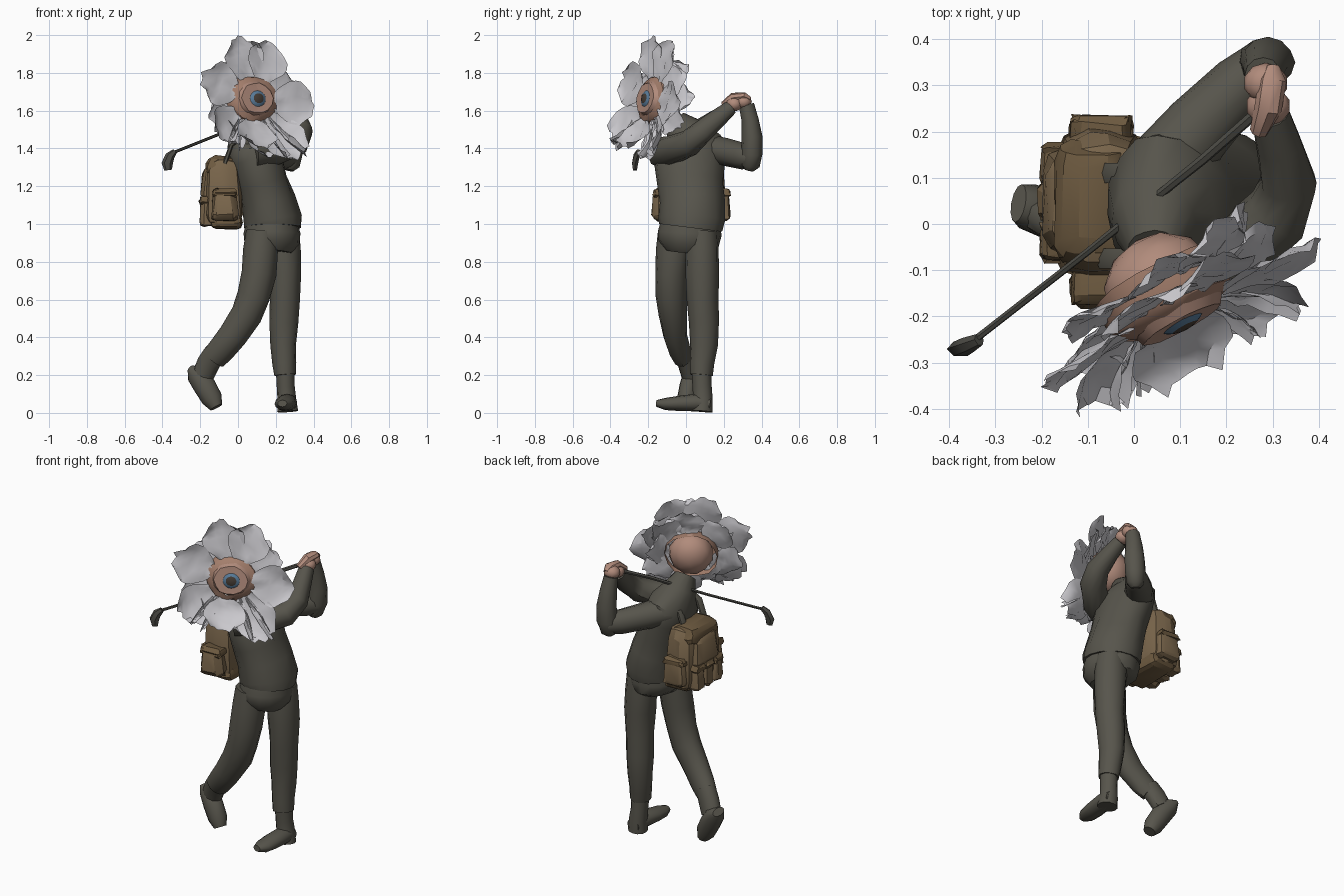
import bpy, bmesh, math, random
from mathutils import Vector, Matrix

random.seed(4)
if "Cube" in bpy.data.objects:
    bpy.data.objects.remove(bpy.data.objects["Cube"], do_unlink=True)


def material(name, r, g, b):
    m = bpy.data.materials.new(name)
    m.use_nodes = True
    m.diffuse_color = (r, g, b, 1)
    bsdf = next(n for n in m.node_tree.nodes if n.type == "BSDF_PRINCIPLED")
    bsdf.inputs["Base Color"].default_value = (r, g, b, 1)
    bsdf.inputs["Roughness"].default_value = 0.9
    return m


SUIT = material("dark olive cloth", 0.095, 0.09, 0.072)
SKIN = material("skin", 0.44, 0.26, 0.2)
RIM = material("tan skin", 0.37, 0.21, 0.15)
PETAL = material("pale lilac grey", 0.59, 0.58, 0.61)
PACK = material("brown canvas", 0.19, 0.13, 0.07)
FLAP = material("dark brown canvas", 0.15, 0.1, 0.05)
BLUE = material("iris blue", 0.1, 0.2, 0.32)
PUPIL = material("pupil brown", 0.06, 0.045, 0.035)
CLUB = material("dark metal", 0.07, 0.068, 0.058)


def finish(name, bm, mats, angle=40):
    bmesh.ops.recalc_face_normals(bm, faces=bm.faces)
    me = bpy.data.meshes.new(name)
    bm.to_mesh(me)
    bm.free()
    ob = bpy.data.objects.new(name, me)
    bpy.context.collection.objects.link(ob)
    for m in mats:
        me.materials.append(m)
    bpy.ops.object.select_all(action="DESELECT")
    ob.select_set(True)
    bpy.context.view_layer.objects.active = ob
    bpy.ops.object.shade_smooth_by_angle(angle=math.radians(angle))
    return ob


def loft(name, rings, mat, ref=(0, 1, 0), sides=12, rough=0.0, cap=True):
    """Rings of (x, y, z, radius across, radius along ref) skinned along their path."""
    bm = bmesh.new()
    pts = [Vector(r[:3]) for r in rings]
    loops = []
    for i, (p, r) in enumerate(zip(pts, rings)):
        t = (pts[min(i + 1, len(pts) - 1)] - pts[max(i - 1, 0)]).normalized()
        b = Vector(ref)
        b = (b - t * b.dot(t)).normalized()
        c = b.cross(t)
        loop = []
        for k in range(sides):
            a = math.tau * k / sides
            s = 1 + random.uniform(-rough, rough)
            loop.append(bm.verts.new(p + (c * math.cos(a) * r[3] + b * math.sin(a) * r[4]) * s))
        loops.append(loop)
    for lo, hi in zip(loops, loops[1:]):
        for k in range(sides):
            n = (k + 1) % sides
            bm.faces.new((lo[k], lo[n], hi[n], hi[k]))
    if cap:
        bm.faces.new(loops[0])
        bm.faces.new(loops[-1])
    return finish(name, bm, [mat])


def pouch(name, loc, size, mat, taper=0.8, bevel=0.03):
    """Rounded, slightly crumpled bag with a narrower top."""
    bm = bmesh.new()
    bmesh.ops.create_cube(bm, size=1)
    for v in bm.verts:
        k = taper if v.co.z > 0 else 1
        v.co = Vector((v.co.x * size[0] * k, v.co.y * size[1] * k, v.co.z * size[2])) + Vector(loc)
    bmesh.ops.bevel(bm, geom=bm.edges[:], offset=bevel, segments=2, profile=0.5, affect="EDGES")
    for v in bm.verts:
        v.co += Vector([random.uniform(-.006, .006) for _ in range(3)])
    return finish(name, bm, [mat], 25)


def ball(name, matrix, radius, mat):
    bm = bmesh.new()
    bmesh.ops.create_icosphere(bm, subdivisions=2, radius=radius, matrix=matrix)
    return finish(name, bm, [mat], 30)


# Torso, hips and neck
loft("jacket", [(.185, .025, .98, .15, .172), (.185, .03, 1.02, .152, .178), (.16, .03, 1.12, .142, .172),
                (.13, .02, 1.22, .135, .175), (.09, .02, 1.35, .14, .188), (.06, .02, 1.43, .125, .175),
                (.045, -.005, 1.485, .095, .11), (.045, -.06, 1.55, .06, .06)], SUIT, sides=16, rough=.03)
loft("trouser_hips", [(.175, .01, .86, .11, .12), (.18, .012, .9, .145, .16),
                      (.18, .02, .95, .148, .168), (.18, .02, 1.03, .13, .15)], SUIT, sides=16, rough=.02)

# Legs with trouser hems over the boots
loft("left_leg", [(.235, .085, .96, .085, .085), (.24, .085, .87, .09, .09), (.248, .085, .75, .085, .09),
                  (.248, .088, .6, .08, .082), (.243, .095, .48, .078, .078), (.24, .095, .36, .068, .072),
                  (.245, .085, .26, .062, .066), (.25, .08, .2, .057, .06)], SUIT, rough=.04)
loft("right_leg", [(.13, -.06, .96, .085, .085), (.12, -.068, .86, .092, .09), (.11, -.078, .74, .092, .088),
                   (.085, -.078, .62, .088, .08), (.045, -.07, .52, .086, .072), (-.025, -.058, .41, .078, .064),
                   (-.09, -.035, .335, .072, .058), (-.13, -.015, .29, .066, .052)], SUIT, rough=.04)

# Boots
loft("left_boot_shaft", [(.25, .082, .23, .05, .052), (.252, .085, .14, .047, .05), (.258, .09, .07, .05, .052),
                         (.262, .085, .008, .055, .056)], SUIT, rough=.03)
loft("left_boot_foot", [(.265, .13, .045, .04, .038), (.26, .06, .055, .054, .047), (.25, -.04, .05, .056, .04),
                        (.243, -.11, .047, .05, .032), (.235, -.155, .05, .025, .018)], SUIT, ref=(0, 0, 1))
loft("right_boot_shaft", [(-.12, -.018, .32, .06, .052), (-.155, .003, .265, .062, .048),
                          (-.185, .02, .2, .06, .046)], SUIT, rough=.03)
loft("right_boot_foot", [(-.25, .045, .235, .022, .042), (-.22, .035, .205, .055, .052),
                         (-.175, .015, .14, .06, .05), (-.138, .003, .075, .056, .05),
                         (-.115, -.005, .03, .035, .038)], SUIT)

# Arms raised to one side with joined hands
loft("right_arm", [(.08, -.12, 1.38, .085, .09), (.2, -.08, 1.39, .078, .08), (.31, .02, 1.43, .07, .072),
                   (.335, .09, 1.49, .06, .062), (.315, .17, 1.56, .05, .05),
                   (.295, .235, 1.615, .04, .042)], SUIT, ref=(1, 0, 0), rough=.05)
loft("left_upper_arm", [(.05, .1, 1.4, .085, .08), (.14, .21, 1.38, .078, .075), (.23, .3, 1.36, .068, .07),
                        (.285, .35, 1.355, .055, .06), (.305, .37, 1.36, .03, .035)],
     SUIT, ref=(0, 0, 1), rough=.04)
loft("left_forearm", [(.27, .335, 1.285, .025, .025), (.275, .34, 1.31, .05, .05), (.285, .35, 1.37, .056, .058),
                      (.29, .35, 1.46, .054, .058), (.285, .34, 1.55, .046, .048), (.28, .32, 1.63, .04, .04)],
     SUIT, ref=(1, 0, 0), rough=.04)
for name, x, y, z in (("right_hand", .29, .255, 1.635), ("left_hand", .285, .305, 1.648)):
    ball(name, Matrix.Translation((x, y, z)) @ Matrix.Diagonal((1.05, .95, .85, 1)), .046, SKIN)
loft("thumbs", [(.27, .2, 1.63, .02, .02), (.29, .25, 1.67, .026, .03), (.3, .31, 1.675, .022, .03),
                (.3, .34, 1.66, .012, .015)], SKIN, ref=(1, 0, 0), sides=8)

# Golf club held behind the shoulders
loft("club_shaft", [(.31, .28, 1.655, .012, .012), (.15, .14, 1.59, .011, .011), (-.1, -.06, 1.475, .008, .008),
                    (-.35, -.255, 1.375, .008, .008)], CLUB, sides=6)
loft("club_head", [(-.335, -.25, 1.385, .014, .014), (-.36, -.262, 1.36, .025, .018),
                   (-.375, -.27, 1.32, .03, .018), (-.37, -.27, 1.285, .02, .012)], CLUB, sides=6)

# Backpack with lid, front pockets and side pouches
pouch("pack_body", (-.075, .045, 1.17), (.21, .34, .37), PACK, .86, .07)
pouch("pack_lid", (-.09, .045, 1.31), (.18, .29, .1), FLAP, .8, .04)
pouch("pack_upper_pocket", (-.14, .045, 1.21), (.11, .24, .19), PACK, .8, .04)
for i, y in enumerate((-.04, .045, .13)):
    pouch("pack_lower_pocket_%d" % i, (-.155, y, 1.06), (.095, .085, .14), PACK, .85, .025)
    pouch("pack_pocket_flap_%d" % i, (-.157, y, 1.125), (.1, .09, .04), FLAP, .85, .014)
for side, y in (("right", -.135), ("left", .195)):
    pouch(side + "_side_pouch", (-.07, y, 1.1), (.15, .09, .16), PACK, .8, .03)
    pouch(side + "_pouch_flap", (-.07, y, 1.165), (.14, .088, .04), FLAP, .85, .014)
pouch("pack_bedroll", (-.06, .045, 1.015), (.17, .3, .08), FLAP, .95, .03)

# Shoulder straps
for side, y in (("right", -.075), ("left", .11)):
    loft(side + "_strap", [(-.07, y, 1.32, .012, .025), (-.035, y, 1.42, .012, .025), (.05, y, 1.47, .012, .025),
                           (.14, y, 1.43, .012, .025), (.2, y, 1.33, .012, .025)], SUIT, sides=6)

# Frame of the flower head, tilted towards its facing direction
n = Vector((.46, -.86, .17)).normalized()
u = Vector((0, 0, 1)).cross(n).normalized()
v = n.cross(u)
centre = Vector((.07, -.155, 1.655))
head = Matrix((u, v, n)).transposed().to_4x4()
head.translation = centre

# Head ball, face rim and eye
ball("head", head @ Matrix.Translation((0, .01, -.03)) @ Matrix.Diagonal((1, 1, .85, 1)), .125, SKIN)


def disc(name, profile, mat):
    rings = [(*(centre + n * h), r, r * .9) for h, r in profile]
    return loft(name, rings, mat, ref=v, sides=14, rough=.05, cap=False)


disc("face_rim", [(-.05, .15), (.01, .148), (.04, .135), (.055, .1)], RIM)
disc("eyelids", [(.045, .108), (.072, .092), (.068, .075), (.03, .066)], SKIN)

bm = bmesh.new()
bmesh.ops.create_uvsphere(bm, u_segments=16, v_segments=16, radius=.078)
for f in bm.faces:
    c = f.calc_center_median()
    f.material_index = 1 if c.z > 0 and c.xy.length < .026 else 0
bm.transform(head @ Matrix.Translation((.003, -.003, .015)) @ Matrix.Diagonal((1, .9, .9, 1)))
finish("eye", bm, [BLUE, PUPIL])


# Petals: broad cupped sheets with ragged tips, radiating from the face
def petal(name, angle, length, width, lift, curl):
    bm = bmesh.new()
    rows, cols = 7, 6
    turn = head @ Matrix.Rotation(math.radians(angle), 4, "Z")
    grid = []
    for i in range(rows + 1):
        t = i / rows
        half = width * (.4 + .6 * math.sin(math.pi * min(t * .85, .5))) * (1 - .45 * max(0, t - .7) / .3)
        row = []
        for j in range(cols + 1):
            s = 2 * j / cols - 1
            tip = random.uniform(-.025, .012) if i == rows else random.uniform(-.004, .004)
            r = .115 + (length - .115) * t - .035 * s * s * t + tip
            z = lift + curl * t * t + .03 * s * s * t + random.uniform(-.008, .008)
            row.append(bm.verts.new(turn @ Vector((r, s * half, z))))
        grid.append(row)
    for a, b in zip(grid, grid[1:]):
        for j in range(cols):
            bm.faces.new((a[j], a[j + 1], b[j + 1], b[j]))
    finish(name, bm, [PETAL], 35)


front = [(102, .345, .01), (66, .34, -.02), (28, .3, -.05), (-6, .355, 0), (-56, .395, .06),
         (-98, .29, .08), (-140, .35, .06), (160, .345, .01)]
for i, (angle, length, curl) in enumerate(front):
    petal("petal_%d" % i, angle, length, .12, .03 + .012 * (i % 2), curl)
    petal("back_petal_%d" % i, angle - 20, length * .82, .105, -.01, curl - .03)

# Torn strands hanging from the lower petals
for i, angle in enumerate((-68, -52, -118, -130)):
    petal("torn_strand_%d" % i, angle, (.37, .41, .33, .34)[i], .018, .03, .07)
